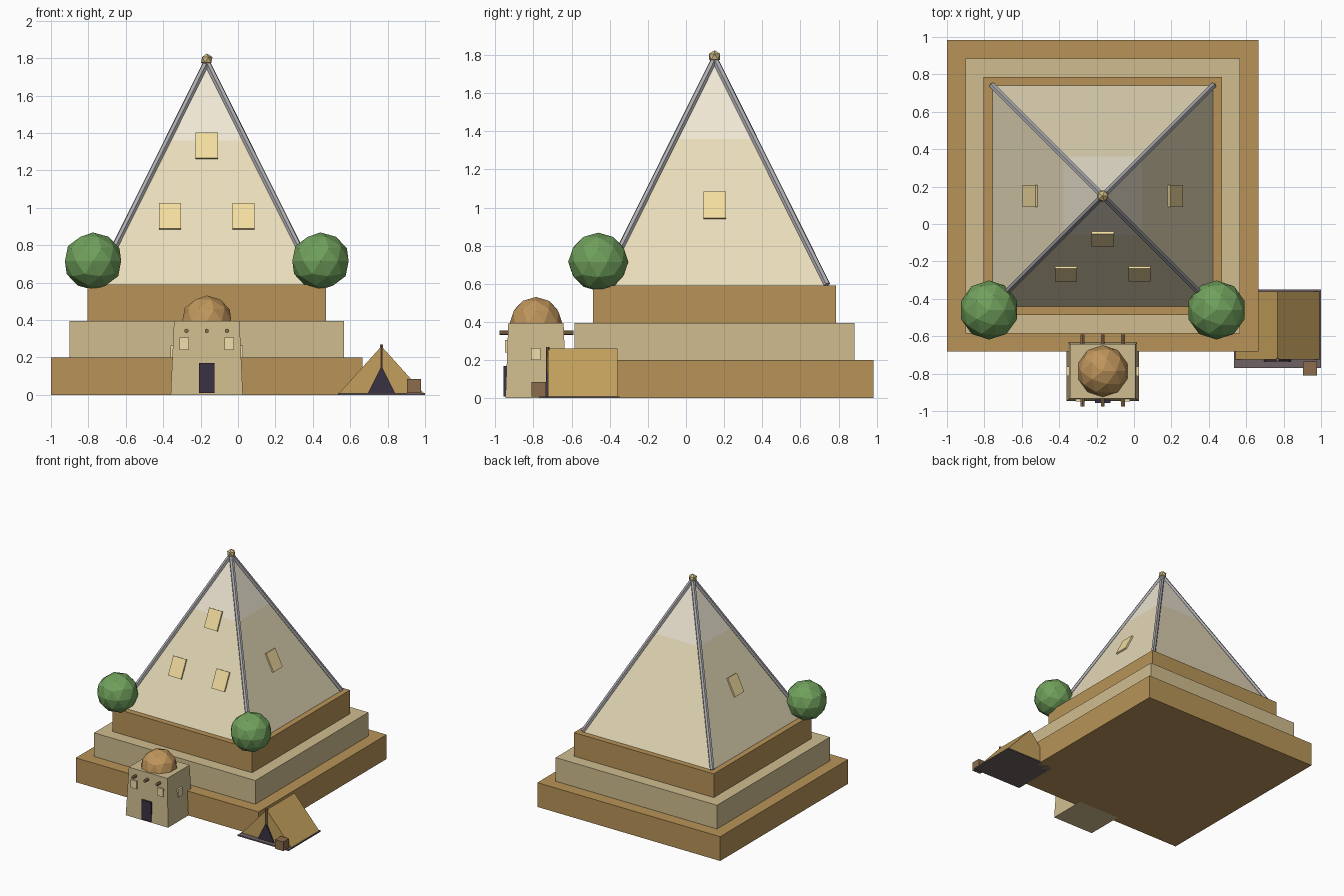
import bpy, bmesh, math
from mathutils import Vector, Matrix

if "Cube" in bpy.data.objects:
    bpy.data.objects.remove(bpy.data.objects["Cube"])

CX, CY = -0.167, 0.15          # pyramid centre
APEX, BASE, HALF = 1.785, 0.59, 0.59
mats = {}


def paint(ob, rgb):
    if rgb not in mats:
        m = bpy.data.materials.new("colour_%d" % len(mats))
        lin = [((c / 255 + 0.055) / 1.055) ** 2.4 for c in rgb]
        m.diffuse_color = (*lin, 1)
        m.use_nodes = True
        m.node_tree.nodes["Principled BSDF"].inputs["Base Color"].default_value = m.diffuse_color
        mats[rgb] = m
    ob.data.materials.append(mats[rgb])


def finish(name, bm, rgb):
    bmesh.ops.recalc_face_normals(bm, faces=bm.faces)
    me = bpy.data.meshes.new(name)
    bm.to_mesh(me)
    bm.free()
    ob = bpy.data.objects.new(name, me)
    bpy.context.collection.objects.link(ob)
    paint(ob, rgb)
    return ob


def frustum(name, c, z0, z1, h0, h1, rgb):
    """Rectangular block with half sizes h0 at the bottom and h1 at the top."""
    bm = bmesh.new()
    bmesh.ops.create_cube(bm, size=2)
    for v in bm.verts:
        h, z = (h1, z1) if v.co.z > 0 else (h0, z0)
        v.co = (c[0] + v.co.x * h[0], c[1] + v.co.y * h[1], z)
    bmesh.ops.remove_doubles(bm, verts=bm.verts, dist=1e-5)
    return finish(name, bm, rgb)


def box(name, c, size, rgb, rot=None):
    bm = bmesh.new()
    m = Matrix.Translation(c) @ (rot or Matrix()) @ Matrix.Diagonal((*size, 1))
    bmesh.ops.create_cube(bm, size=1, matrix=m)
    return finish(name, bm, rgb)


def rod(name, a, b, r, rgb, sides=6):
    a, b = Vector(a), Vector(b)
    d = b - a
    m = Matrix.Translation((a + b) / 2) @ d.to_track_quat('Z', 'Y').to_matrix().to_4x4()
    bm = bmesh.new()
    bmesh.ops.create_cone(bm, cap_ends=True, segments=sides, radius1=r, radius2=r,
                          depth=d.length, matrix=m)
    return finish(name, bm, rgb)


def ball(name, c, r, sub, rgb, scale=(1, 1, 1), half=False):
    bm = bmesh.new()
    bmesh.ops.create_icosphere(bm, subdivisions=sub, radius=r)
    if half:
        bmesh.ops.bisect_plane(bm, geom=bm.verts[:] + bm.edges[:] + bm.faces[:],
                               plane_co=(0, 0, 0), plane_no=(0, 0, 1), clear_inner=True)
    bmesh.ops.transform(bm, verts=bm.verts,
                        matrix=Matrix.Translation(c) @ Matrix.Diagonal((*scale, 1)))
    return finish(name, bm, rgb)


def prism(name, profile, y0, y1, rgb):
    """x/z profile extruded along y."""
    bm = bmesh.new()
    f = bm.faces.new([bm.verts.new((x, y0, z)) for x, z in profile])
    g = bmesh.ops.extrude_face_region(bm, geom=[f])
    bmesh.ops.translate(bm, vec=(0, y1 - y0, 0),
                        verts=[v for v in g["geom"] if isinstance(v, bmesh.types.BMVert)])
    return finish(name, bm, rgb)


OCHRE, SAND, CREAM, PALE = (184, 148, 88), (208, 190, 144), (233, 221, 187), (240, 232, 212)
LAMP, GREY, GREEN = (243, 221, 160), (172, 172, 176), (112, 160, 92)
WOOD, DARK, CANVAS = (140, 110, 80), (58, 50, 68), (196, 160, 92)

# Stepped base
for i, (z0, z1, h, col) in enumerate([(0, 0.2, 0.833, OCHRE), (0.2, 0.395, 0.735, SAND),
                                      (0.395, BASE, 0.637, OCHRE)]):
    frustum("base_step_%d" % (i + 1), (CX, CY), z0, z1, (h, h), (h, h), col)

# Pyramid body and pale cap
SPLIT = 1.36
mid = HALF * (APEX - SPLIT) / (APEX - BASE)
frustum("pyramid_body", (CX, CY), BASE, SPLIT, (HALF, HALF), (mid, mid), CREAM)
frustum("pyramid_cap", (CX, CY), SPLIT, APEX, (mid, mid), (0, 0), PALE)

# Corner ridges and finial
for sx in (-1, 1):
    for sy in (-1, 1):
        rod("corner_ridge", (CX + sx * HALF, CY + sy * HALF, BASE + 0.005),
            (CX, CY, APEX - 0.005), 0.018, GREY)
ball("finial", (CX, CY, 1.791), 0.034, 1, (205, 185, 130))

# Sloped windows: (turn about z, sideways offset, height)
tilt = math.atan2(HALF, APEX - BASE)
for turn, off, z in [(0, -0.197, 0.953), (0, 0.197, 0.953), (0, 0, 1.33),
                     (90, 0, 1.01), (-90, 0, 1.01)]:
    rz = Matrix.Rotation(math.radians(turn), 4, 'Z')
    p = rz @ Vector((off, -HALF * (APEX - z) / (APEX - BASE) - 0.002, z))
    box("pyramid_window", p + Vector((CX, CY, 0)), (0.118, 0.022, 0.153), LAMP,
        rz @ Matrix.Rotation(-tilt, 4, 'X'))

# Corner bushes
for s in (-1, 1):
    ball("bush", (CX + s * 0.608, -0.46, 0.715), 0.158, 2, GREEN, (1, 1, 0.97))

# Domed gatehouse
HY = -0.787
frustum("gatehouse", (CX, HY), 0, 0.395, (0.193, 0.16), (0.175, 0.145), SAND)
ball("gatehouse_dome", (CX, HY, 0.393), 0.138, 2, (192, 150, 92), half=True)
box("gatehouse_door", (CX, -0.949, 0.09), (0.085, 0.016, 0.16), DARK)
for s in (-1, 1):
    box("front_window", (CX + s * 0.12, -0.941, 0.273), (0.052, 0.016, 0.066), LAMP[:2] + (170,))
    box("side_window", (CX + s * 0.187, HY, 0.232), (0.016, 0.05, 0.064), LAMP[:2] + (170,))
for dx in (-0.109, 0, 0.109):
    rod("roof_beam", (CX + dx, -0.977, 0.342), (CX + dx, -0.59, 0.342), 0.012, WOOD)

# Tent with ground sheet, opening, pole and crate
TX = 0.767
box("ground_sheet", (TX, -0.56, 0.005), (0.464, 0.42, 0.01), (110, 98, 100))
prism("tent", [(TX - 0.225, 0.01), (TX + 0.225, 0.01), (TX, 0.26)], -0.724, -0.36, CANVAS)
prism("tent_opening", [(TX - 0.072, 0.01), (TX + 0.072, 0.01), (TX, 0.155)], -0.735, -0.72, DARK)
rod("tent_pole", (TX, -0.725, 0.005), (TX, -0.725, 0.268), 0.01, WOOD)
box("crate", (0.942, -0.772, 0.047), (0.075, 0.075, 0.075), (140, 108, 76))
